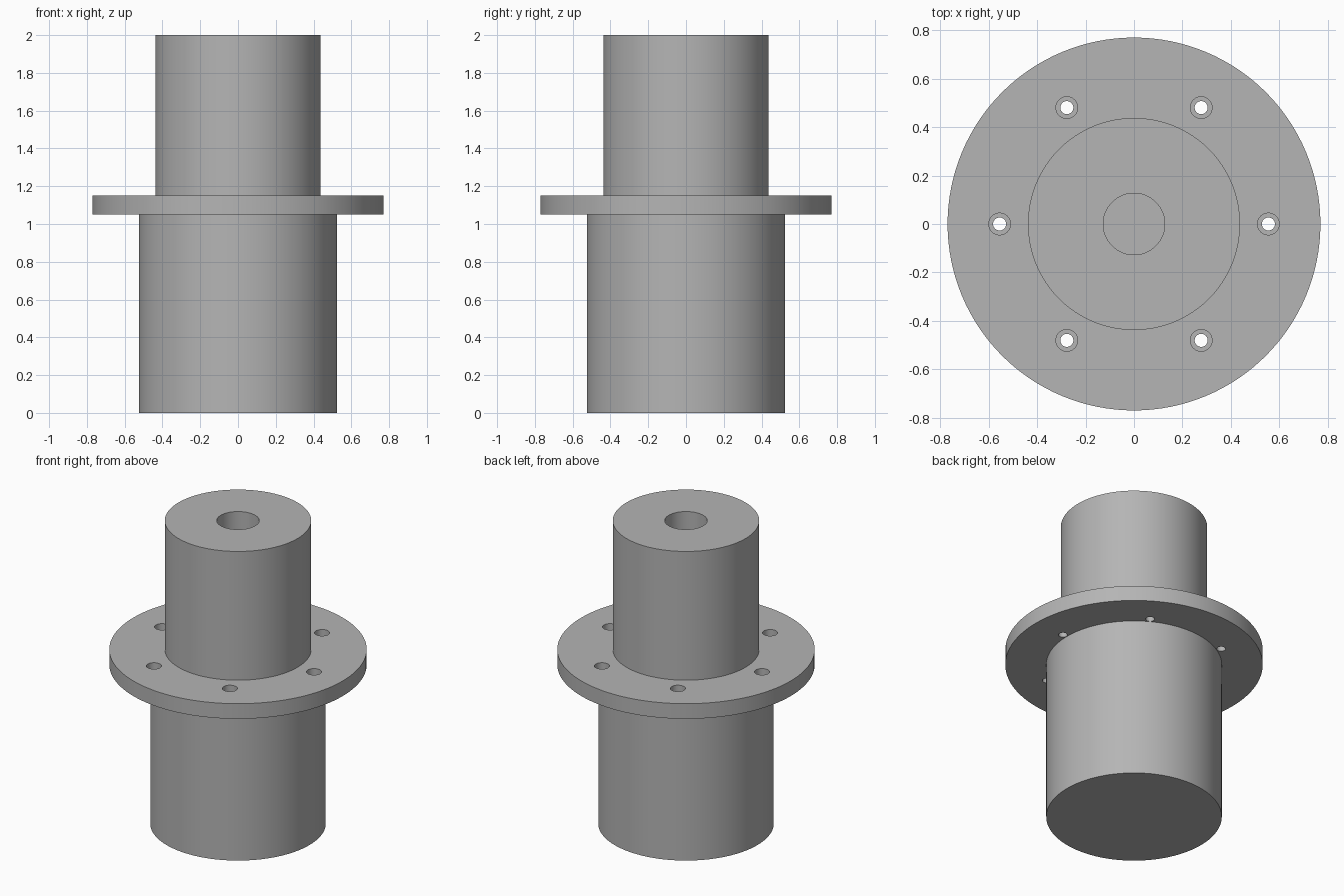
import bpy, bmesh, math
from mathutils import Matrix

cube = bpy.data.objects.get("Cube")
if cube:
    bpy.data.objects.remove(cube, do_unlink=True)

# Single machined-metal grey
GREY = (0.46, 0.46, 0.46, 1.0)
metal = bpy.data.materials.new("machined grey")
metal.use_nodes = True
metal.diffuse_color = GREY
metal.node_tree.nodes["Principled BSDF"].inputs["Base Color"].default_value = GREY


def lathe(name, profile, steps):
    """Revolve a closed (radius, height) profile about z; both ends lie on the axis."""
    bm = bmesh.new()
    verts = [bm.verts.new((r, 0, z)) for r, z in profile]
    edges = [bm.edges.new(pair) for pair in zip(verts, verts[1:])]
    bmesh.ops.spin(bm, geom=verts + edges, cent=(0, 0, 0), axis=(0, 0, 1),
                   angle=math.tau, steps=steps, use_merge=False)
    bmesh.ops.remove_doubles(bm, verts=bm.verts, dist=0.0001)
    bmesh.ops.recalc_face_normals(bm, faces=bm.faces)
    mesh = bpy.data.meshes.new(name)
    bm.to_mesh(mesh)
    bm.free()
    mesh.materials.append(metal)
    obj = bpy.data.objects.new(name, mesh)
    bpy.context.collection.objects.link(obj)
    return obj


# Barrel, flange, upper shaft and blind bore in one turned profile
body = lathe("flanged_shaft", [
    (0, 0), (0.525, 0), (0.525, 1.05), (0.77, 1.05), (0.77, 1.15),
    (0.438, 1.15), (0.438, 2), (0.127, 2), (0.127, 1.15), (0, 1.15)], 128)

# Six counterbored bolt holes through the flange
cutter = lathe("bolt_hole_cutter", [
    (0, 1.0), (0.027, 1.0), (0.027, 1.10), (0.045, 1.10), (0.045, 1.2), (0, 1.2)], 32)
bm = bmesh.new()
for i in range(6):
    start = len(bm.verts)
    bm.from_mesh(cutter.data)
    bm.verts.ensure_lookup_table()
    place = Matrix.Rotation(i * math.tau / 6, 4, 'Z') @ Matrix.Translation((0.555, 0, 0))
    bmesh.ops.transform(bm, matrix=place, verts=bm.verts[start:])
bm.to_mesh(cutter.data)
bm.free()
cutter.hide_render = True

cut = body.modifiers.new("bolt holes", 'BOOLEAN')
cut.operation = 'DIFFERENCE'
cut.solver = 'EXACT'
cut.object = cutter

bpy.ops.object.select_all(action='DESELECT')
body.select_set(True)
bpy.context.view_layer.objects.active = body
bpy.ops.object.modifier_apply(modifier=cut.name)
bpy.data.objects.remove(cutter, do_unlink=True)

# Smooth walls, crisp rims
bpy.ops.object.shade_smooth_by_angle(angle=math.radians(30))
